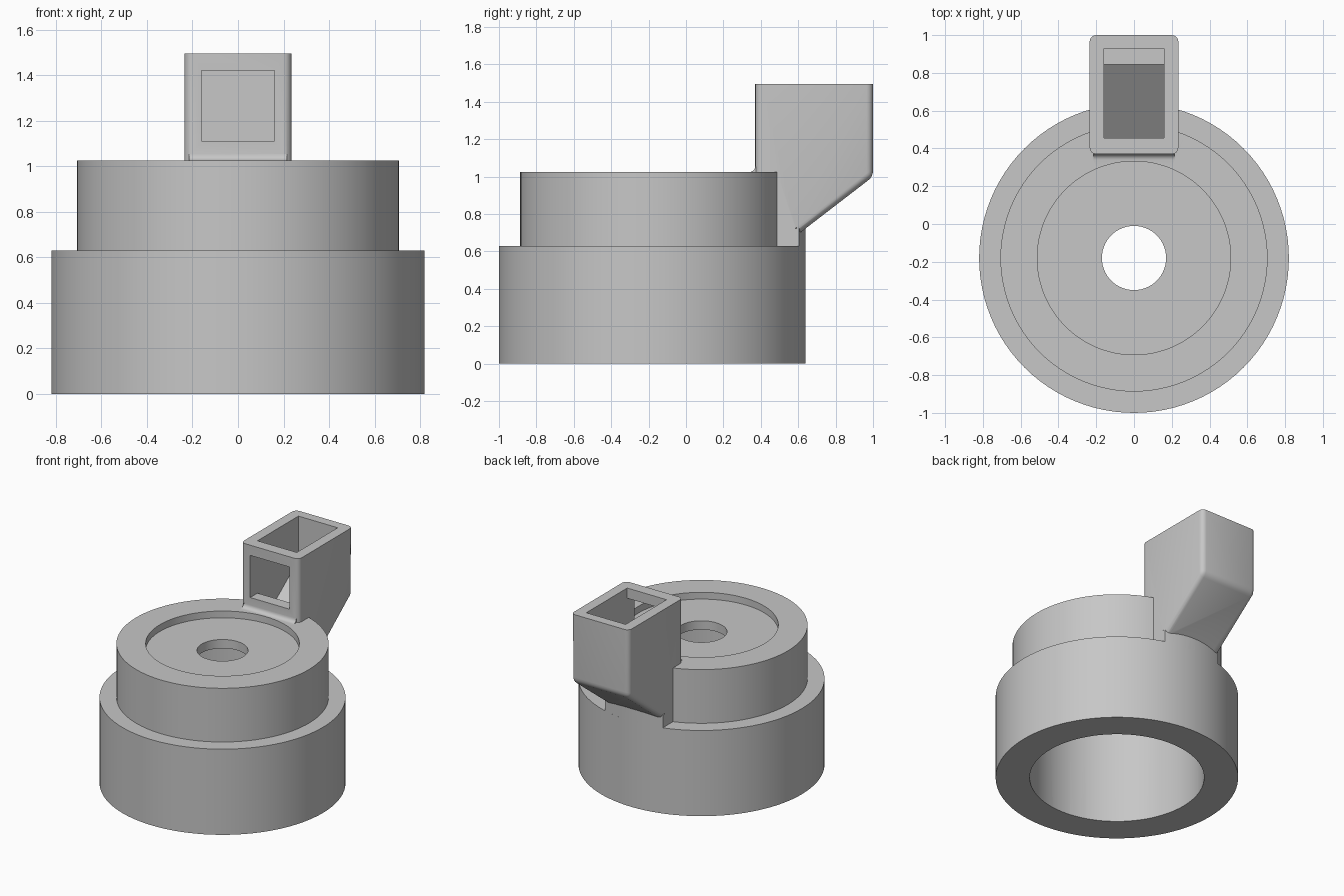
import bpy, bmesh, math

if "Cube" in bpy.data.objects:
    bpy.data.objects.remove(bpy.data.objects["Cube"])

CY = -0.18      # centre of the round base in y
SEG = 96

grey = bpy.data.materials.new("light grey")
grey.diffuse_color = (0.57, 0.57, 0.57, 1)
grey.use_nodes = True
grey.node_tree.nodes["Principled BSDF"].inputs["Base Color"].default_value = grey.diffuse_color


def finish(name, bm):
    bmesh.ops.recalc_face_normals(bm, faces=bm.faces)
    me = bpy.data.meshes.new(name)
    bm.to_mesh(me)
    bm.free()
    me.materials.append(grey)
    ob = bpy.data.objects.new(name, me)
    bpy.context.collection.objects.link(ob)
    return ob


def extrude(bm, pts, vec):
    """Closed prism from a flat outline."""
    f = bm.faces.new([bm.verts.new(p) for p in pts])
    r = bmesh.ops.extrude_face_region(bm, geom=[f])
    bmesh.ops.translate(bm, vec=vec,
                        verts=[v for v in r["geom"] if isinstance(v, bmesh.types.BMVert)])


def side_prism(name, yz, half):
    bm = bmesh.new()
    extrude(bm, [(-half, y, z) for y, z in yz], (2 * half, 0, 0))
    return finish(name, bm)


def lathe(name, rz):
    """Ring-shaped solid from a closed radius/height outline."""
    bm = bmesh.new()
    rings = []
    for i in range(SEG):
        a = 2 * math.pi * i / SEG
        rings.append([bm.verts.new((r * math.cos(a), CY + r * math.sin(a), z)) for r, z in rz])
    n = len(rz)
    for i in range(SEG):
        p, q = rings[i], rings[(i + 1) % SEG]
        for j in range(n):
            k = (j + 1) % n
            bm.faces.new((p[j], q[j], q[k], p[k]))
    return finish(name, bm)


def combine(target, other, op):
    m = target.modifiers.new(op, 'BOOLEAN')
    m.operation, m.object, m.solver = op, other, 'EXACT'
    bpy.context.view_layer.objects.active = target
    bpy.ops.object.modifier_apply(modifier=m.name)
    bpy.data.objects.remove(other)


# stepped round base with shallow top recess and centre hole
base = lathe("stepped_base", [(0.17, 0), (0.82, 0), (0.82, 0.63), (0.707, 0.63), (0.707, 1.025),
                              (0.512, 1.025), (0.512, 0.975), (0.17, 0.975)])

# chute with sloped underside and rounded corners
bm = bmesh.new()
outline = [(0.37, 0.64), (0.53, 0.64), (0.61, 0.70), (1.0, 1.0), (1.0, 1.495), (0.37, 1.495)]
extrude(bm, [(-0.235, y, z) for y, z in outline], (0.47, 0, 0))
edges = []
for e in bm.edges:
    a, b = (v.co for v in e.verts)
    vertical = abs(a.z - b.z) > 0.4
    slope = abs(a.y - b.y) > 0.3 and abs(a.z - b.z) > 0.1
    heel = min(a.y, b.y) > 0.99 and max(a.z, b.z) < 1.1
    if vertical or slope or heel:
        edges.append(e)
bmesh.ops.bevel(bm, geom=edges, offset=0.035, segments=4, profile=0.5, affect='EDGES')
chute = finish("chute", bm)

# curved pillar under the chute, flush with the drum wall
bm = bmesh.new()
w = math.asin(0.235 / 0.8195)
arc = [(0.8195 * math.sin(w * t / 8), CY + 0.8195 * math.cos(w * t / 8), 0.6) for t in range(-8, 9)]
extrude(bm, arc + [(0.235, 0.45, 0.6), (-0.235, 0.45, 0.6)], (0, 0, 0.122))
pillar = finish("chute_pillar", bm)

# small cove where the chute meets the top
cove_pts = [(0.34 + 0.03 * math.sin(t * math.pi / 12), 1.055 - 0.03 * math.cos(t * math.pi / 12))
            for t in range(7)]
cove = side_prism("chute_cove", cove_pts + [(0.40, 1.055), (0.40, 1.01), (0.34, 1.01)], 0.215)

for part in (chute, pillar, cove):
    combine(base, part, 'UNION')

# bore, open below
bm = bmesh.new()
extrude(bm, [(0.59 * math.cos(2 * math.pi * i / SEG), CY + 0.59 * math.sin(2 * math.pi * i / SEG), -0.1)
             for i in range(SEG)], (0, 0, 1.01))
combine(base, finish("bore_cutter", bm), 'DIFFERENCE')

# inner channel: open top, front window, ramp down into the bore
channel = side_prism("channel_cutter", [
    (0.455, 1.6), (0.455, 1.42), (0.30, 1.42), (0.30, 1.11), (0.455, 1.11), (0.455, 0.905),
    (0.35, 0.905), (0.35, 0.74), (0.845, 1.11), (0.93, 1.11), (0.93, 1.6)], 0.16)
combine(base, channel, 'DIFFERENCE')

# smooth curves, sharp corners
bpy.ops.object.select_all(action='DESELECT')
base.select_set(True)
bpy.context.view_layer.objects.active = base
bpy.ops.object.shade_smooth_by_angle(angle=math.radians(30))
base.name = "stepped_base_with_chute"
